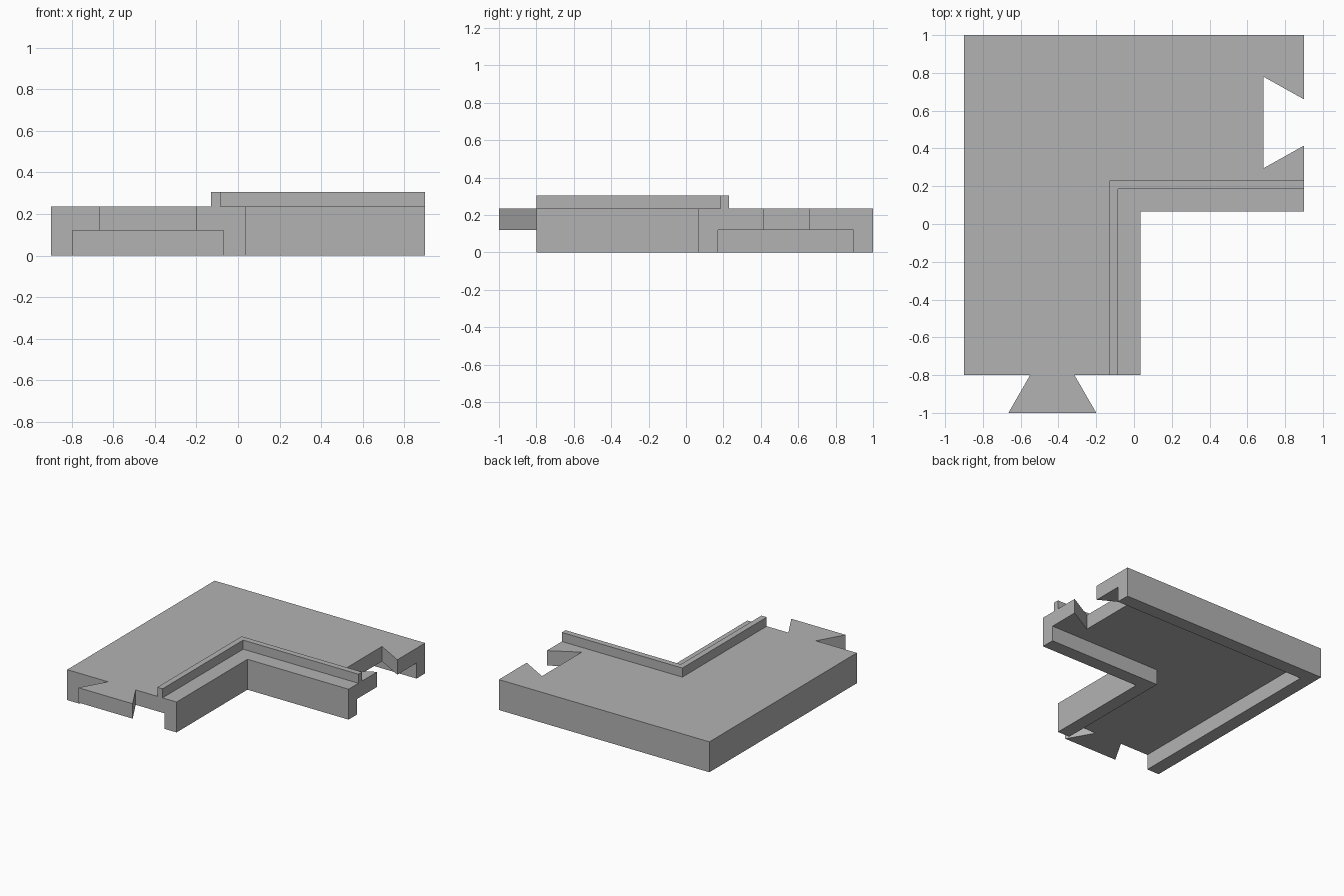
import bpy
import bmesh

cube = bpy.data.objects.get("Cube")
if cube:
    bpy.data.objects.remove(cube, do_unlink=True)

GREY = (0.45, 0.45, 0.45, 1.0)
grey = bpy.data.materials.new("plain_grey")
grey.use_nodes = True
grey.diffuse_color = GREY
grey.node_tree.nodes["Principled BSDF"].inputs["Base Color"].default_value = GREY


def prism(name, outline, z0, z1):
    """Extrude a flat outline from z0 up to z1."""
    bm = bmesh.new()
    base = bm.faces.new([bm.verts.new((x, y, z0)) for x, y in outline])
    top = bmesh.ops.extrude_face_region(bm, geom=[base])["geom"]
    verts = [v for v in top if isinstance(v, bmesh.types.BMVert)]
    bmesh.ops.translate(bm, verts=verts, vec=(0, 0, z1 - z0))
    bmesh.ops.recalc_face_normals(bm, faces=bm.faces)
    mesh = bpy.data.meshes.new(name)
    bm.to_mesh(mesh)
    bm.free()
    mesh.materials.append(grey)
    obj = bpy.data.objects.new(name, mesh)
    bpy.context.collection.objects.link(obj)
    return obj


def corner(x0, x1, y0, y1, front, right):
    """L-shaped outline: one arm to the front, one to the right."""
    return [(x0, front), (x1, front), (x1, y0), (right, y0), (right, y1), (x0, y1)]


FRONT, RIGHT = -0.8, 0.9
DECK_Z, CHANNEL_Z, RAIL_Z = 0.235, 0.12, 0.305

# Corner body with a dovetail tab at the front and a matching socket at the right
tab = [(-0.55, FRONT), (-0.665, -1.0), (-0.2, -1.0), (-0.315, FRONT)]
socket = [(RIGHT, 0.415), (0.685, 0.295), (0.685, 0.78), (RIGHT, 0.66)]
ell = corner(-0.9, 0.035, 0.065, 1.0, FRONT, RIGHT)
body = prism("corner_body", ell[:1] + tab + ell[1:4] + socket + ell[4:], 0, DECK_Z)

# Channel hollowed out underneath, open at both arm ends
cutter = prism("channel_cutter",
               corner(-0.795, -0.07, 0.17, 0.895, -1.2, 1.2), -0.1, CHANNEL_Z)
cutter.hide_render = True
cut = body.modifiers.new("channel", "BOOLEAN")
cut.operation = "DIFFERENCE"
cut.solver = "EXACT"
cut.object = cutter
bpy.context.view_layer.update()
depsgraph = bpy.context.evaluated_depsgraph_get()
carved = bpy.data.meshes.new_from_object(body.evaluated_get(depsgraph))
body.modifiers.clear()
body.data = carved
bpy.data.objects.remove(cutter, do_unlink=True)

# Thin raised rail following the inner corner
prism("raised_rail", corner(-0.13, -0.085, 0.185, 0.23, FRONT, RIGHT), DECK_Z, RAIL_Z)
